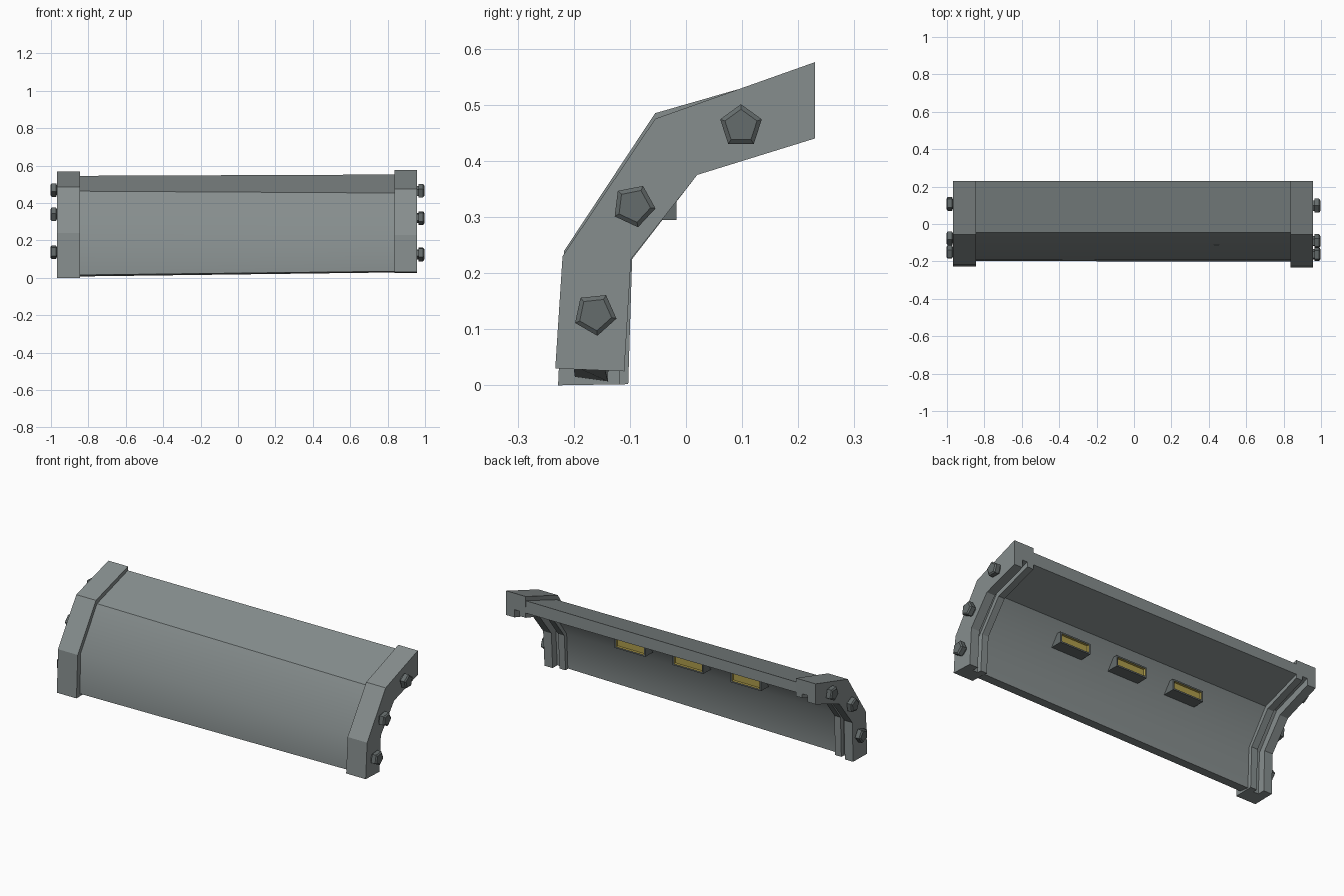
import bpy, bmesh, math
from mathutils import Matrix, Vector

if "Cube" in bpy.data.objects:
    bpy.data.objects.remove(bpy.data.objects["Cube"])

# Cross-sections in (y, z): outer line and inner line, from foot to top edge
LEFT_OUT = [(-0.228, 0.0), (-0.217, 0.24), (-0.055, 0.485), (0.23, 0.567)]
LEFT_IN = [(-0.103, 0.002), (-0.096, 0.225), (0.02, 0.375), (0.23, 0.452)]
RIGHT_OUT = [(-0.233, 0.03), (-0.22, 0.23), (-0.055, 0.475), (0.23, 0.576)]
RIGHT_IN = [(-0.11, 0.025), (-0.098, 0.225), (0.02, 0.375), (0.23, 0.44)]
PANEL_OUT_L = [(-0.198, 0.015), (-0.19, 0.24), (-0.045, 0.463), (0.229, 0.545)]
PANEL_OUT_R = [(-0.201, 0.035), (-0.193, 0.23), (-0.045, 0.453), (0.229, 0.552)]


def material(name, color):
    m = bpy.data.materials.new(name)
    m.diffuse_color = (*color, 1)
    m.use_nodes = True
    m.node_tree.nodes["Principled BSDF"].inputs["Base Color"].default_value = m.diffuse_color
    return m


GREY = material("painted_metal", (0.24, 0.27, 0.27))
DARK = material("dark_metal", (0.13, 0.15, 0.15))
GOLD = material("lamp_gold", (0.42, 0.33, 0.07))


def finish(bm, name, mat):
    bmesh.ops.recalc_face_normals(bm, faces=bm.faces)
    me = bpy.data.meshes.new(name)
    bm.to_mesh(me)
    bm.free()
    ob = bpy.data.objects.new(name, me)
    bpy.context.collection.objects.link(ob)
    me.materials.append(mat)
    return ob


def section(x, outer, inner, depth):
    """Closed ring: outer line, then inner line pulled in to a share of full depth."""
    o = [Vector((x, *p)) for p in outer]
    i = [Vector((x, *p)) for p in inner]
    return o + [a.lerp(b, depth) for a, b in zip(o, i)][::-1]


def loft(name, rings, mat):
    bm = bmesh.new()
    rows = [[bm.verts.new(p) for p in r] for r in rings]
    n = len(rows[0])
    for a, b in zip(rows, rows[1:]):
        for k in range(n):
            quad = (a[k], a[(k + 1) % n], b[(k + 1) % n], b[k])
            if sum((quad[i].co - quad[i - 1].co).length < 1e-6 for i in range(4)) == 0:
                bm.faces.new(quad)
    for r in (rows[0], rows[-1]):
        for k in range(n // 2 - 1):
            bm.faces.new((r[k], r[k + 1], r[n - 2 - k], r[n - 1 - k]))
    return finish(bm, name, mat)


def end_rib(name, outer, inner, x_out, x_in):
    """End rib with a groove running along its inner side."""
    steps = [(0, 1.0), (0.42, 1.0), (0.425, 0.68), (0.68, 0.68), (0.685, 0.88), (1, 0.88)]
    loft(name, [section(x_out + (x_in - x_out) * t, outer, inner, d) for t, d in steps], GREY)


end_rib("left_end_rib", LEFT_OUT, LEFT_IN, -0.967, -0.845)
end_rib("right_end_rib", RIGHT_OUT, RIGHT_IN, 0.957, 0.836)

# Bent panel between the ribs
panel = loft("bent_panel", [section(-0.86, PANEL_OUT_L, LEFT_IN, 0.62),
                            section(0.85, PANEL_OUT_R, RIGHT_IN, 0.62)], GREY)
bpy.context.view_layer.objects.active = panel
panel.select_set(True)
bpy.ops.object.shade_smooth_by_angle(angle=math.radians(35))


def bolt(name, x, side, y, z, turn):
    """Five-sided bolt: short neck, head and chamfered top."""
    bm = bmesh.new()
    rings = []
    for h, r in [(-0.01, 0.029), (0.008, 0.029), (0.009, 0.039), (0.033, 0.039), (0.039, 0.03)]:
        rings.append([bm.verts.new((x + side * h,
                                    y + r * math.cos(turn + k * math.tau / 5),
                                    z + r * math.sin(turn + k * math.tau / 5))) for k in range(5)])
    for a, b in zip(rings, rings[1:]):
        for k in range(5):
            bm.faces.new((a[k], a[(k + 1) % 5], b[(k + 1) % 5], b[k]))
    bm.faces.new(rings[0])
    bm.faces.new(rings[-1])
    finish(bm, name, DARK)


# Bolts on both ends
RIGHT_BOLTS = [(-0.162, 0.127, 60), (-0.093, 0.32, 65), (0.098, 0.462, 90)]
LEFT_BOLTS = [(-0.152, 0.137, 70), (-0.075, 0.338, 100), (0.108, 0.472, 50)]
for k, (y, z, a) in enumerate(RIGHT_BOLTS):
    bolt(f"right_bolt_{k + 1}", 0.957, 1, y, z, math.radians(a))
for k, (y, z, a) in enumerate(LEFT_BOLTS):
    bolt(f"left_bolt_{k + 1}", -0.963, -1, y, z, math.radians(a))

# Three lamps on the inside, each a box with a recessed gold face
for k, x in enumerate((-0.36, 0.0, 0.36)):
    bm = bmesh.new()
    bmesh.ops.create_cube(bm, size=1, matrix=Matrix.Translation((x, -0.064, 0.325))
                          @ Matrix.Diagonal((0.19, 0.094, 0.06, 1)))
    bmesh.ops.recalc_face_normals(bm, faces=bm.faces)
    front = max(bm.faces, key=lambda f: f.calc_center_median().y)
    bmesh.ops.inset_region(bm, faces=[front], thickness=0.012)
    rim = bmesh.ops.inset_region(bm, faces=[front], thickness=0.002, depth=-0.012)
    for f in rim["faces"] + [front]:
        f.material_index = 1
    finish(bm, f"lamp_{k + 1}", DARK).data.materials.append(GOLD)
